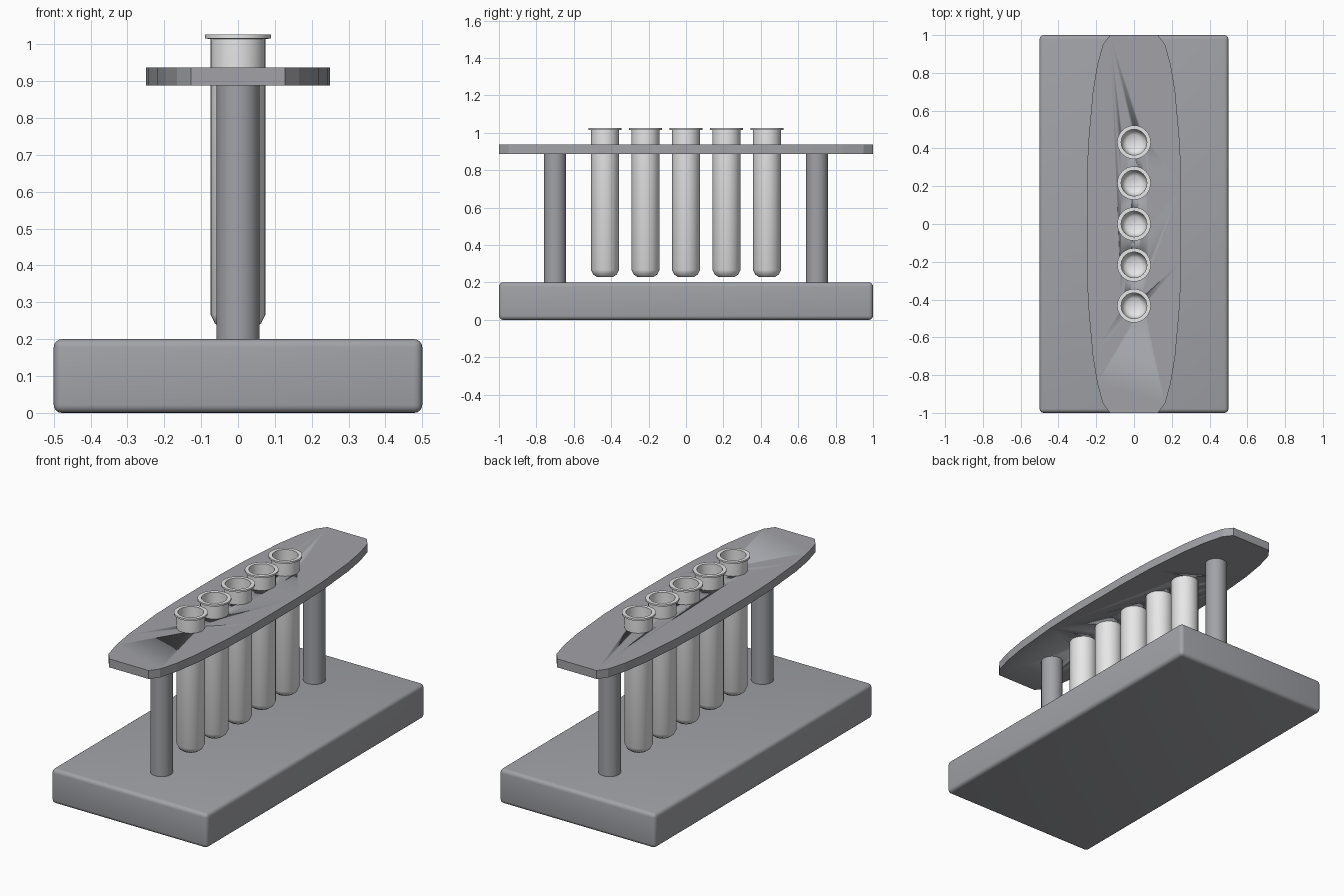
import bpy, bmesh, math

if "Cube" in bpy.data.objects:
    bpy.data.objects.remove(bpy.data.objects["Cube"])


def material(name, rgb):
    m = bpy.data.materials.new(name)
    m.diffuse_color = (*rgb, 1)
    m.use_nodes = True
    m.node_tree.nodes["Principled BSDF"].inputs["Base Color"].default_value = m.diffuse_color
    return m


GREY = material("stand grey", (0.36, 0.365, 0.39))
GLASS = material("tube light grey", (0.8, 0.8, 0.8))
TUBE_Y = [i * 0.2165 for i in range(-2, 3)]


def finish(name, bm, mat, angle=35):
    bmesh.ops.recalc_face_normals(bm, faces=bm.faces)
    me = bpy.data.meshes.new(name)
    bm.to_mesh(me)
    bm.free()
    ob = bpy.data.objects.new(name, me)
    bpy.context.collection.objects.link(ob)
    me.materials.append(mat)
    bpy.ops.object.select_all(action='DESELECT')
    ob.select_set(True)
    bpy.context.view_layer.objects.active = ob
    bpy.ops.object.shade_smooth_by_angle(angle=math.radians(angle))
    return ob


def lathe(name, profile, y, mat, sides=32):
    """Revolve (radius, z) points about z; end points on the axis close it."""
    bm = bmesh.new()
    vs = [bm.verts.new((r, 0, z)) for r, z in profile]
    es = [bm.edges.new(p) for p in zip(vs, vs[1:])]
    bmesh.ops.spin(bm, geom=vs + es, cent=(0, 0, 0), axis=(0, 0, 1),
                   angle=math.tau, steps=sides)
    bmesh.ops.remove_doubles(bm, verts=bm.verts, dist=1e-5)
    bmesh.ops.translate(bm, vec=(0, y, 0), verts=bm.verts)
    return finish(name, bm, mat)


# Rounded base slab
bm = bmesh.new()
bmesh.ops.create_cube(bm, size=1)
bmesh.ops.scale(bm, vec=(1, 2, 0.2), verts=bm.verts)
bmesh.ops.translate(bm, vec=(0, 0, 0.1), verts=bm.verts)
bmesh.ops.bevel(bm, geom=bm.edges[:], offset=0.022, segments=4, profile=0.5,
                affect='EDGES')
finish("base", bm, GREY)

# Two support posts
for name, y in (("front_post", -0.7), ("back_post", 0.7)):
    lathe(name, [(0, 0.19), (0.059, 0.19), (0.059, 0.9), (0, 0.9)], y, GREY)

# Holder plate: mirrored quarter outline, extruded
quarter = [(0.25, 0.2), (0.243, 0.42), (0.218, 0.7), (0.195, 0.84),
           (0.165, 0.95), (0.127, 1.0)]
outline = quarter + [(-x, y) for x, y in reversed(quarter)]
outline += [(-x, -y) for x, y in outline]
bm = bmesh.new()
face = bm.faces.new([bm.verts.new((x, y, 0.888)) for x, y in outline])
ext = bmesh.ops.extrude_face_region(bm, geom=[face], use_keep_orig=True)
bmesh.ops.translate(bm, vec=(0, 0, 0.049),
                    verts=[v for v in ext["geom"] if isinstance(v, bmesh.types.BMVert)])
plate = finish("holder_plate", bm, GREY, 5)

# Holes in the plate for the tubes
for y in TUBE_Y:
    cutter = lathe("hole_cutter", [(0, 0.8), (0.0735, 0.8), (0.0735, 1), (0, 1)], y, GREY)
    cutter.hide_render = True
    bpy.context.view_layer.objects.active = plate
    mod = plate.modifiers.new("hole", 'BOOLEAN')
    mod.operation = 'DIFFERENCE'
    mod.solver = 'EXACT'
    mod.object = cutter
    bpy.ops.object.modifier_apply(modifier=mod.name)
    bpy.data.objects.remove(cutter)

# Hollow test tubes with a thin flared lip
tube = [(0, 0.23), (0.045, 0.23), (0.063, 0.243), (0.0745, 0.267),
        (0.0745, 1.014), (0.089, 1.016), (0.089, 1.026), (0.068, 1.026),
        (0.066, 0.275), (0.056, 0.252), (0.04, 0.241), (0, 0.239)]
for i, y in enumerate(TUBE_Y):
    lathe(f"test_tube_{i + 1}", tube, y, GLASS)
